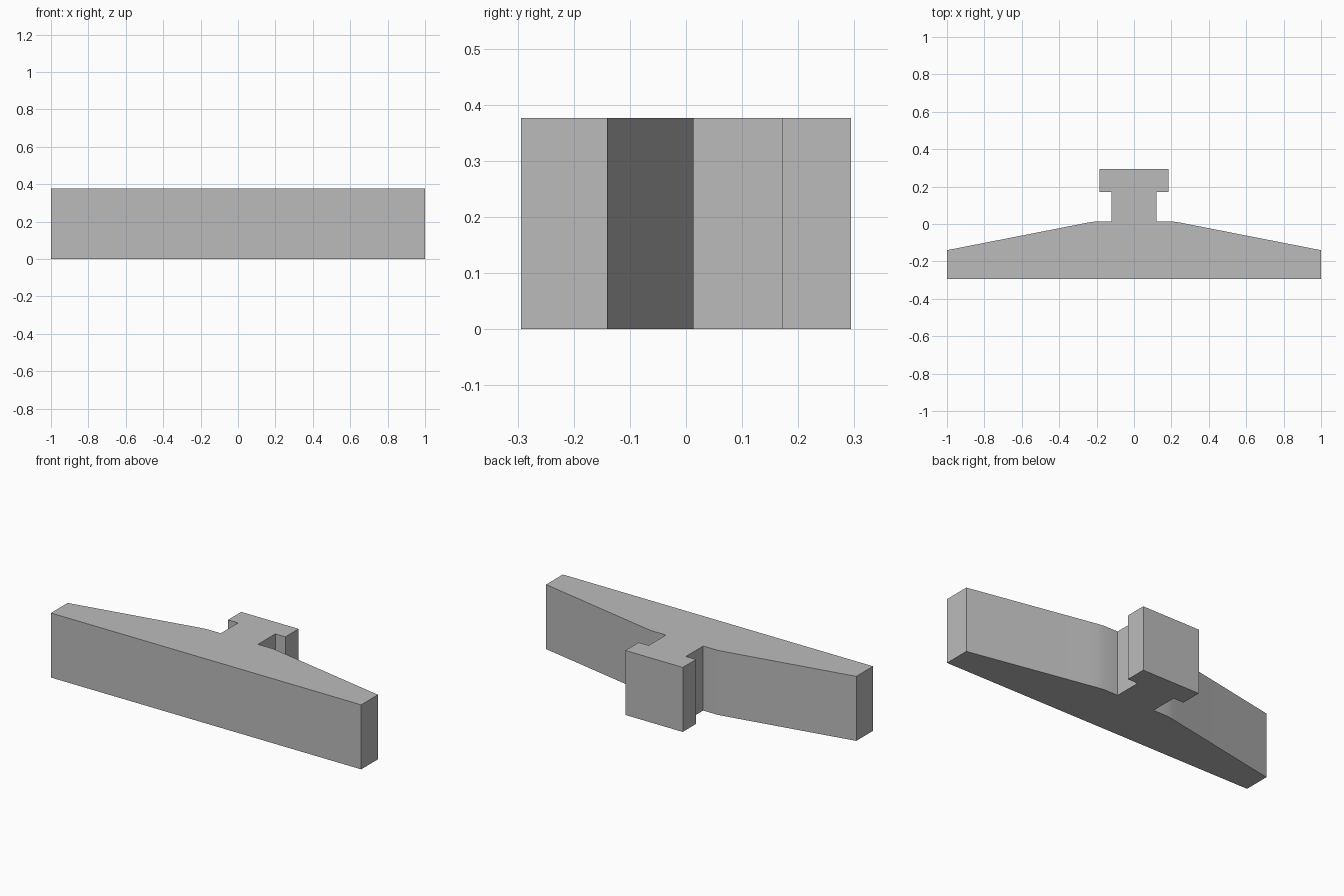
import bpy
import bmesh

HEIGHT = 0.376

cube = bpy.data.objects.get("Cube")
if cube:
    bpy.data.objects.remove(cube, do_unlink=True)

# Single plain grey
grey = bpy.data.materials.new("plain_grey")
grey.use_nodes = True
colour = (0.5, 0.5, 0.5, 1)
grey.diffuse_color = colour
grey.node_tree.nodes["Principled BSDF"].inputs["Base Color"].default_value = colour

# Half outline of the tapered bar, neck and T-shaped head, front to back
half = [(1, -0.294), (1, -0.14), (0.29, -0.001), (0.25, 0.007), (0.21, 0.013),
        (0.12, 0.013), (0.12, 0.172), (0.185, 0.172), (0.185, 0.294)]
outline = half + [(-x, y) for x, y in reversed(half)]

# Extrude the mirrored outline upwards
bm = bmesh.new()
base = bm.faces.new([bm.verts.new((x, y, 0)) for x, y in outline])
top = bmesh.ops.extrude_face_region(bm, geom=[base], use_keep_orig=True)["geom"]
bmesh.ops.translate(bm, vec=(0, 0, HEIGHT),
                    verts=[v for v in top if isinstance(v, bmesh.types.BMVert)])
bmesh.ops.recalc_face_normals(bm, faces=bm.faces)

mesh = bpy.data.meshes.new("tapered_t_bar")
bm.to_mesh(mesh)
bm.free()
mesh.materials.append(grey)
bar = bpy.data.objects.new("tapered_t_bar", mesh)
bpy.context.collection.objects.link(bar)

# Soft shoulders, crisp corners
bpy.context.view_layer.objects.active = bar
bar.select_set(True)
bpy.ops.object.shade_smooth_by_angle(angle=0.5)
